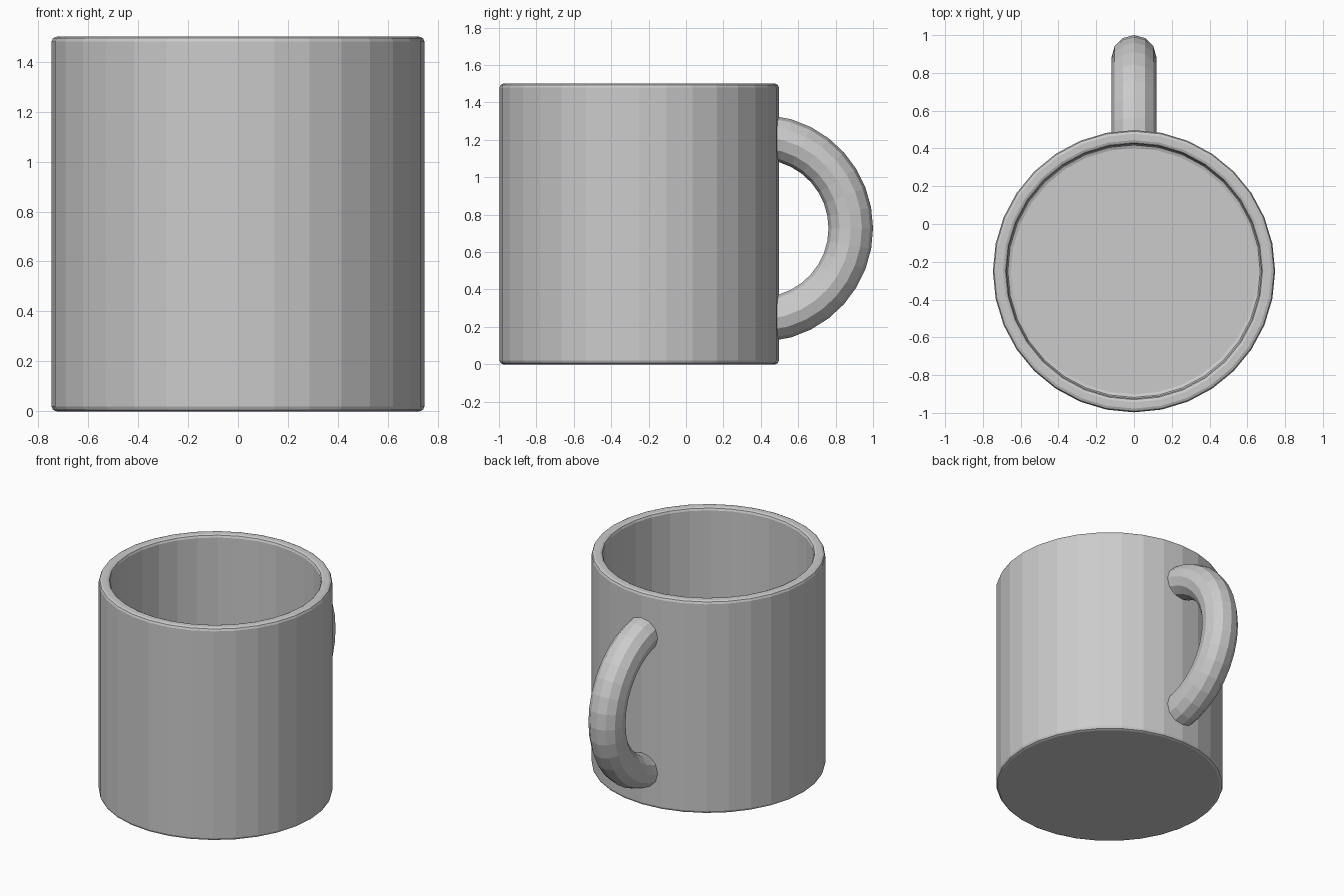
import bpy
import bmesh
from math import sin, cos, pi, radians

if "Cube" in bpy.data.objects:
    bpy.data.objects.remove(bpy.data.objects["Cube"])


def skin_rings(name, rings, caps=True):
    """Bridge a list of equal-sized closed rings and cap both ends."""
    bm = bmesh.new()
    rows = [[bm.verts.new(p) for p in ring] for ring in rings]
    n = len(rows[0])
    for a, b in zip(rows, rows[1:]):
        for i in range(n):
            j = (i + 1) % n
            bm.faces.new((a[i], a[j], b[j], b[i]))
    if caps:
        bm.faces.new(rows[0])
        bm.faces.new(rows[-1])
    bmesh.ops.recalc_face_normals(bm, faces=bm.faces)
    mesh = bpy.data.meshes.new(name)
    bm.to_mesh(mesh)
    bm.free()
    obj = bpy.data.objects.new(name, mesh)
    bpy.context.collection.objects.link(obj)
    return obj


# Cup: hollow wall and floor, profile (radius, height) with softened rims
SIDES, CUP_Y = 32, -0.25
profile = [(0.727, 0.0), (0.741, 0.006), (0.747, 0.02),
           (0.747, 1.48), (0.741, 1.494), (0.727, 1.5),
           (0.694, 1.5), (0.680, 1.494), (0.674, 1.48),
           (0.674, 0.095), (0.668, 0.081), (0.652, 0.075)]
skin_rings("cup", [
    [(r * cos(2 * pi * i / SIDES), CUP_Y + r * sin(2 * pi * i / SIDES), z)
     for i in range(SIDES)] for r, z in profile])

# Handle: half ring of round section, ends buried in the cup wall
HANDLE_Y, HANDLE_Z, MAJOR, MINOR = 0.393, 0.727, 0.488, 0.119
STEPS, SECTION = 16, 12
rings = []
for s in range(STEPS + 1):
    a = radians(-84 + 168 * s / STEPS)
    ring = []
    for k in range(SECTION):
        t = 2 * pi * k / SECTION
        d = MAJOR + MINOR * cos(t)
        ring.append((MINOR * sin(t), HANDLE_Y + d * cos(a), HANDLE_Z + d * sin(a)))
    rings.append(ring)
skin_rings("handle", rings)
